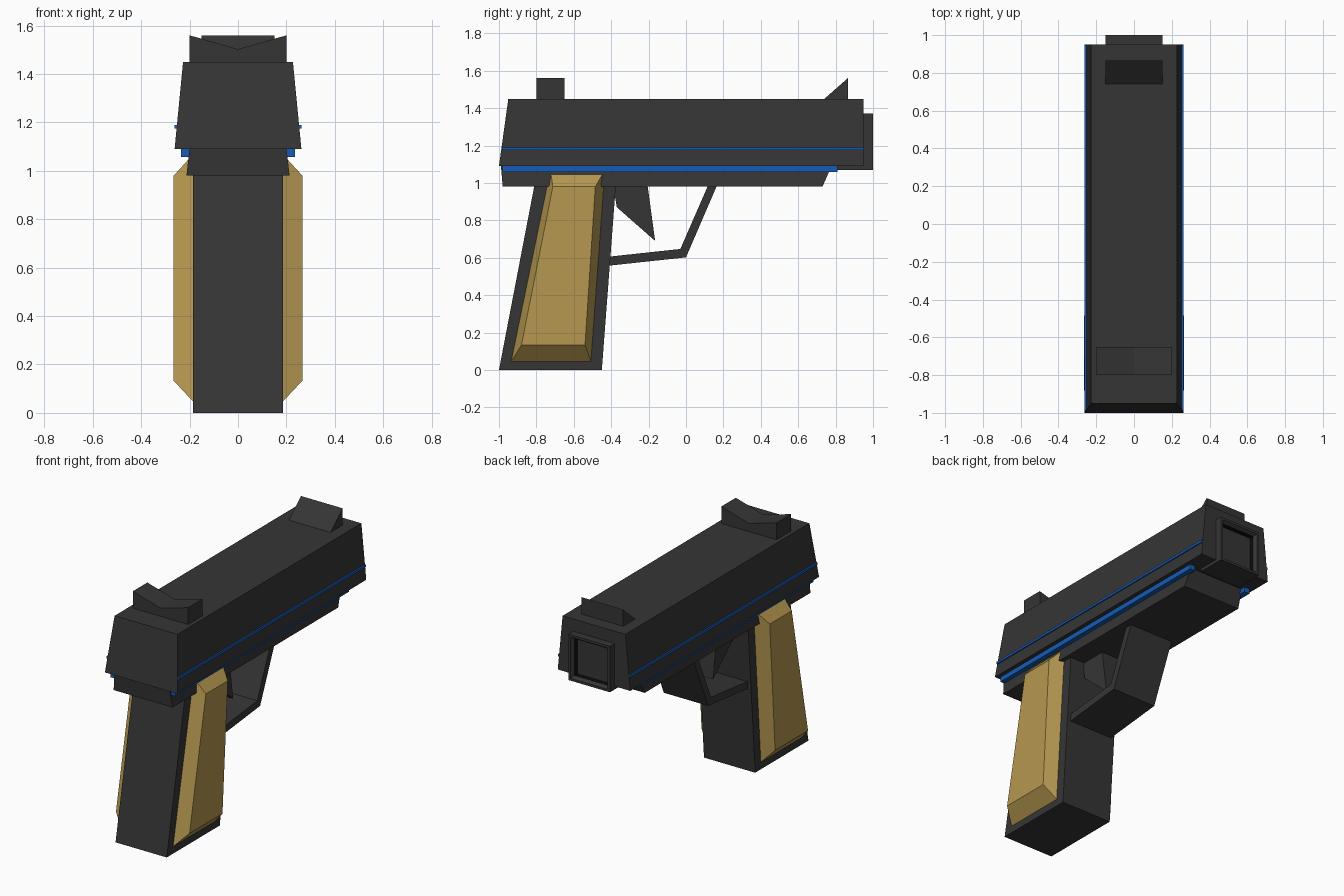
import bpy, bmesh

if "Cube" in bpy.data.objects:
    bpy.data.objects.remove(bpy.data.objects["Cube"])


def material(name, rgb):
    m = bpy.data.materials.new(name)
    m.diffuse_color = (*rgb, 1)
    m.use_nodes = True
    m.node_tree.nodes["Principled BSDF"].inputs["Base Color"].default_value = m.diffuse_color
    return m


DARK = material("dark_metal", (0.036, 0.036, 0.036))
BLACK = material("bore_black", (0.004, 0.004, 0.004))
BLUE = material("blue_trim", (0.008, 0.105, 0.46))
GOLD = material("tan_grip", (0.46, 0.31, 0.08))


def finish(name, bm, mat, mirror=False):
    bmesh.ops.recalc_face_normals(bm, faces=bm.faces)
    me = bpy.data.meshes.new(name)
    bm.to_mesh(me)
    bm.free()
    me.materials.append(mat)
    ob = bpy.data.objects.new(name, me)
    bpy.context.collection.objects.link(ob)
    if mirror:
        ob.modifiers.new("mirror", 'MIRROR').use_mirror_merge = False
    return ob


def loft(name, loop_a, loop_b, mat=DARK, mirror=False):
    """Solid between two matching loops of 3D points."""
    bm = bmesh.new()
    a = [bm.verts.new(p) for p in loop_a]
    b = [bm.verts.new(p) for p in loop_b]
    bm.faces.new(a)
    bm.faces.new(b[::-1])
    for i in range(len(a)):
        j = (i + 1) % len(a)
        bm.faces.new((a[i], b[i], b[j], a[j]))
    return finish(name, bm, mat, mirror)


def side_prism(name, yz, x0, x1, mat=DARK, mirror=False):
    return loft(name, [(x0, y, z) for y, z in yz],
                [(x1, y, z) for y, z in yz], mat, mirror)


def rect(hx, y0, y1, z):
    return [(-hx, y0, z), (hx, y0, z), (hx, y1, z), (-hx, y1, z)]


# Tapered slide and frame
loft("slide", rect(0.262, -1.0, 0.95, 1.09), rect(0.227, -0.95, 0.95, 1.45))
loft("frame", rect(0.213, -0.98, 0.73, 0.98), rect(0.2, -0.99, 0.78, 1.095))

# Barrel block with a chamfered square bore
bm = bmesh.new()
bmesh.ops.create_cube(bm, size=1)
for v in bm.verts:
    v.co = (v.co.x * 0.3, 0.905 + v.co.y * 0.19, 1.22 + v.co.z * 0.3)
bm.normal_update()
face = max(bm.faces, key=lambda f: f.calc_center_median().y)
bmesh.ops.inset_region(bm, faces=[face], thickness=0.022)
bmesh.ops.inset_region(bm, faces=[face], thickness=0.02, depth=-0.02)
ext = bmesh.ops.extrude_discrete_faces(bm, faces=[face])["faces"][0]
bmesh.ops.translate(bm, verts=ext.verts, vec=(0, -0.12, 0))
ext.material_index = 1
for e in ext.edges:
    for f in e.link_faces:
        f.material_index = 1
barrel = finish("barrel", bm, DARK)
barrel.data.materials.append(BLACK)

# Sights
notch = [(-0.2, 1.44), (0.2, 1.44), (0.2, 1.56), (0, 1.503), (-0.2, 1.56)]
loft("rear_sight", [(x, -0.8, z) for x, z in notch],
     [(x, -0.65, z) for x, z in notch])
side_prism("front_sight", [(0.74, 1.45), (0.865, 1.45), (0.865, 1.56)],
           -0.15, 0.15)

# Blue trim strips on both sides
side_prism("slide_stripe", [(-0.985, 1.175), (0.948, 1.175),
                            (0.948, 1.19), (-0.985, 1.19)],
           0.225, 0.262, BLUE, True)
side_prism("frame_rail", [(-0.98, 1.058), (0.81, 1.058),
                          (0.81, 1.092), (-0.98, 1.092)],
           0.195, 0.235, BLUE, True)

# Grip core and its chamfered side panels
side_prism("grip", [(-1.0, 0), (-0.45, 0), (-0.375, 0.99), (-0.81, 0.99)],
           -0.185, 0.185)
base = [(-0.935, 0.045), (-0.508, 0.045), (-0.433, 1.07), (-0.725, 1.07)]
crown = [(-0.88, 0.133), (-0.54, 0.133), (-0.485, 0.98), (-0.712, 0.98)]
loft("grip_panel", [(0.184, y, z) for y, z in base],
     [(0.266, y, z) for y, z in crown], GOLD, True)

# Trigger and its guard
side_prism("trigger", [(-0.39, 0.99), (-0.37, 0.87), (-0.165, 0.69),
                       (-0.206, 0.99)], -0.08, 0.08)
side_prism("trigger_guard", [(-0.42, 0.557), (0.0, 0.602), (0.165, 0.985),
                             (0.117, 0.985), (-0.03, 0.647), (-0.42, 0.605)],
           -0.16, 0.16)
